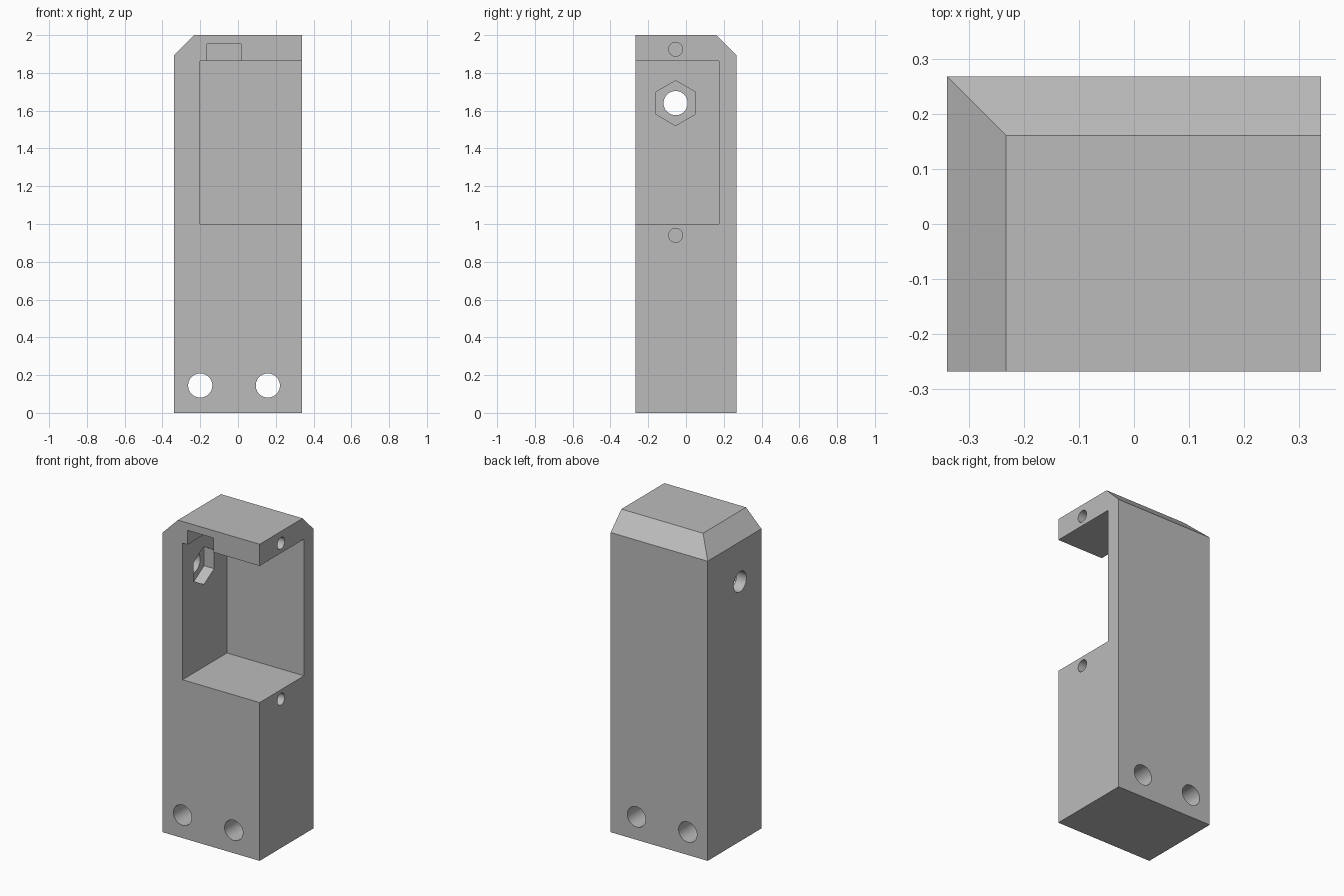
import bpy, bmesh
from math import radians
from mathutils import Matrix, Vector

cube = bpy.data.objects.get("Cube")
if cube:
    bpy.data.objects.remove(cube, do_unlink=True)

W, D, H = 0.339, 0.268, 2.0      # half width, half depth, height
CHAMFER = 0.107
PIN_Y = -0.055                   # shared line of the side holes

grey = bpy.data.materials.new("plain grey")
grey.use_nodes = True
colour = (0.5, 0.5, 0.5, 1)
grey.diffuse_color = colour
grey.node_tree.nodes["Principled BSDF"].inputs["Base Color"].default_value = colour


def to_object(name, bm):
    bmesh.ops.recalc_face_normals(bm, faces=bm.faces)
    mesh = bpy.data.meshes.new(name)
    bm.to_mesh(mesh)
    bm.free()
    mesh.materials.append(grey)
    obj = bpy.data.objects.new(name, mesh)
    bpy.context.collection.objects.link(obj)
    return obj


def box_mesh(low, high):
    bm = bmesh.new()
    low, high = Vector(low), Vector(high)
    bmesh.ops.create_cube(bm, size=1, matrix=Matrix.Translation((low + high) / 2)
                          @ Matrix.Diagonal((high - low).to_4d()))
    return bm


def prism_mesh(axis, centre, radius, length, sides=40):
    bm = bmesh.new()
    turn = Matrix.Rotation(radians(90), 4, "Y" if axis == "x" else "X")
    if sides == 6:               # corners point forward and back
        turn = turn @ Matrix.Rotation(radians(90), 4, "Z")
    bmesh.ops.create_cone(bm, cap_ends=True, segments=sides, radius1=radius,
                          radius2=radius, depth=length,
                          matrix=Matrix.Translation(centre) @ turn)
    return bm


# Block with two bevelled top edges, left off on the open sides
block = box_mesh((-W, -D, 0), (W, D, H))
for edge, normal in (((-W, 0, H - CHAMFER), (-1, 0, 1)), ((0, D, H - CHAMFER), (0, 1, 1))):
    cut = bmesh.ops.bisect_plane(block, geom=block.verts[:] + block.edges[:] + block.faces[:],
                                 plane_co=edge, plane_no=normal, clear_outer=True)
    rim = [e for e in cut["geom_cut"] if isinstance(e, bmesh.types.BMEdge)]
    bmesh.ops.contextual_create(block, geom=rim)
body = to_object("housing_body", block)

cutters = [
    # Open pocket and the slot in its ceiling
    box_mesh((-0.2, -D - 0.1, 1.0), (W + 0.1, 0.175, 1.863)),
    box_mesh((-0.165, -D - 0.1, 1.8), (0.015, 0.035, 1.953)),
    # Nut recess and bolt hole through the side wall
    prism_mesh("x", (-0.17, PIN_Y, 1.64), 0.119, 0.2, 6),
    prism_mesh("x", (-0.3, PIN_Y, 1.64), 0.064, 0.3),
]
# Blind pin holes above and below the opening
for z in (1.925, 0.94):
    cutters.append(prism_mesh("x", (W, PIN_Y, z), 0.037, 0.6))
# Mounting holes through the base
for x in (-0.2, 0.158):
    cutters.append(prism_mesh("y", (x, 0, 0.145), 0.064, 1))

bpy.context.view_layer.objects.active = body
for bm in cutters:
    cutter = to_object("cutter", bm)
    cutter.hide_render = True
    mod = body.modifiers.new("cut", "BOOLEAN")
    mod.operation, mod.solver, mod.object = "DIFFERENCE", "EXACT", cutter
    bpy.ops.object.modifier_apply(modifier=mod.name)
    bpy.data.objects.remove(cutter, do_unlink=True)

# Smooth hole walls, sharp edges elsewhere
for obj in bpy.context.selected_objects:
    obj.select_set(False)
body.select_set(True)
bpy.ops.object.shade_smooth_by_angle(angle=radians(30))
